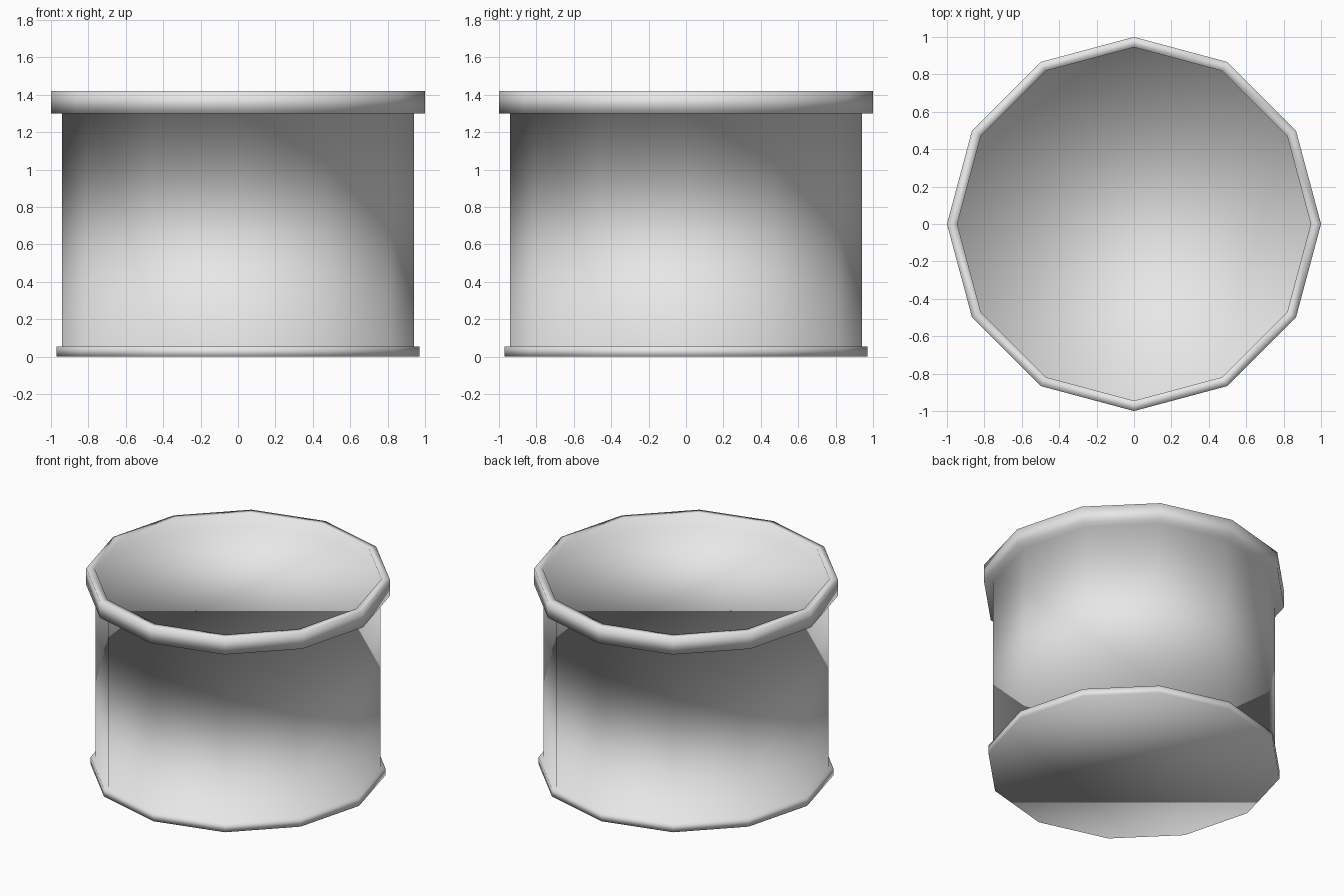
import bpy
import bmesh
from math import cos, sin, tau

cube = bpy.data.objects.get("Cube")
if cube:
    bpy.data.objects.remove(cube, do_unlink=True)

SIDES = 12

# Single plain grey finish
grey = bpy.data.materials.new("plain_grey")
grey.use_nodes = True
colour = (0.8, 0.8, 0.8, 1.0)
grey.diffuse_color = colour
grey.node_tree.nodes["Principled BSDF"].inputs["Base Color"].default_value = colour


def lathe(name, profile):
    """Turn (radius, height) points into a closed, smooth-shaded solid."""
    bm = bmesh.new()
    rings = [[bm.verts.new((r * cos(tau * i / SIDES), r * sin(tau * i / SIDES), z))
              for i in range(SIDES)] for r, z in profile]
    for low, high in zip(rings, rings[1:]):
        for i in range(SIDES):
            j = (i + 1) % SIDES
            bm.faces.new((low[i], low[j], high[j], high[i]))
    bm.faces.new(rings[0][::-1])
    bm.faces.new(rings[-1])
    for face in bm.faces:
        face.smooth = True
    mesh = bpy.data.meshes.new(name)
    bm.to_mesh(mesh)
    bm.free()
    mesh.materials.append(grey)
    obj = bpy.data.objects.new(name, mesh)
    bpy.context.collection.objects.link(obj)
    return obj


# Base foot, straight wall, overhanging rim and shallow recessed top
lathe("round_pot", [
    (0.97, 0.0), (0.97, 0.055),
    (0.94, 0.055), (0.94, 1.30),
    (1.0, 1.30), (1.0, 1.42),
    (0.945, 1.42), (0.945, 1.33),
])
